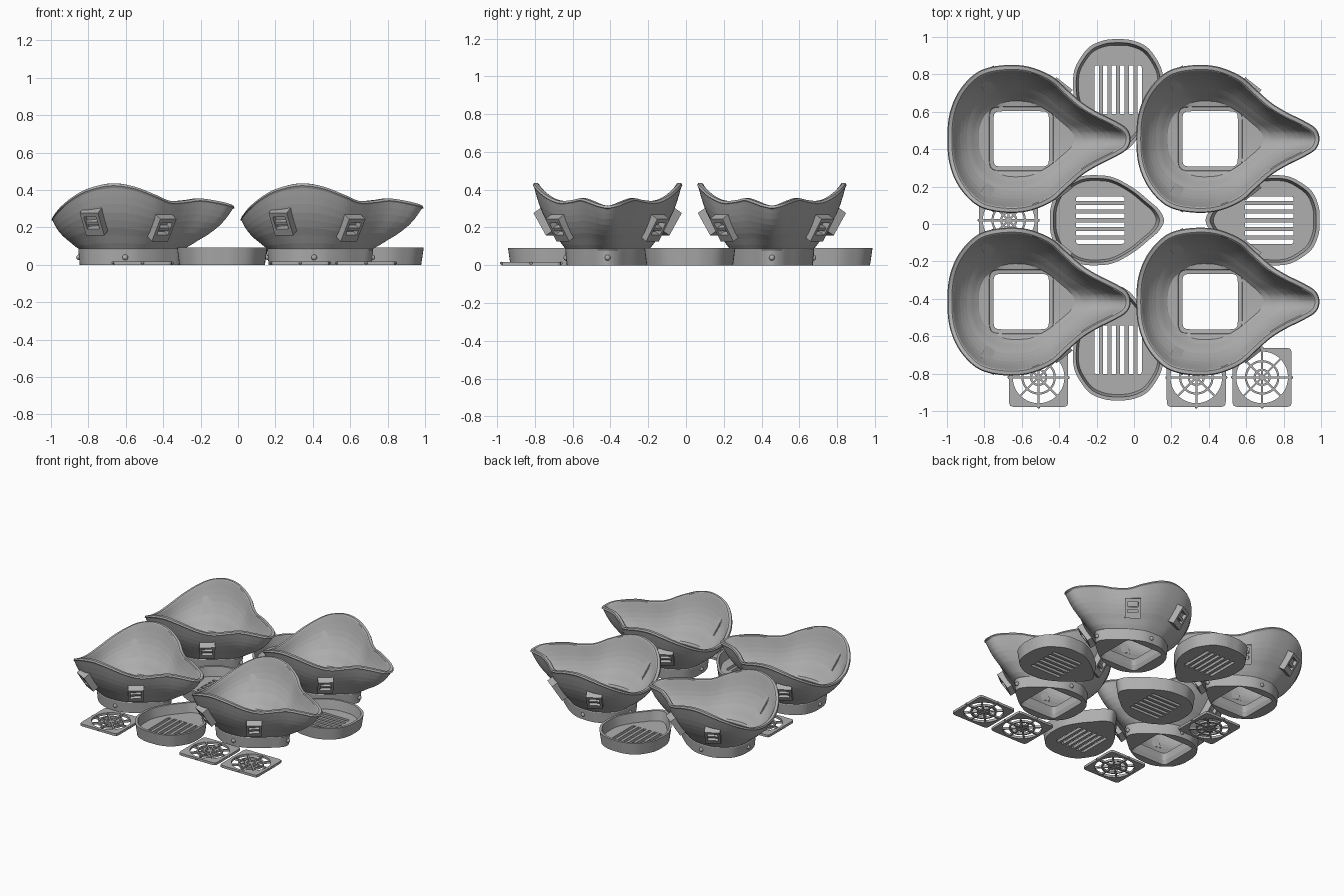
import bpy, bmesh
from math import pi, sin, cos, atan2, radians, hypot
from mathutils import Vector, Matrix

if "Cube" in bpy.data.objects:
    bpy.data.objects.remove(bpy.data.objects["Cube"])

grey = bpy.data.materials.new("plain grey plastic")
grey.use_nodes = True
grey.diffuse_color = (0.43, 0.43, 0.43, 1)
grey.node_tree.nodes["Principled BSDF"].inputs["Base Color"].default_value = (0.43, 0.43, 0.43, 1)


# ---------- helpers ----------
def closed_curve(half, steps=6):
    """Mirror half an outline across y and smooth it with a closed spline."""
    pts = [Vector(p) for p in half]
    pts += [Vector((p.x, -p.y, p.z)) for p in reversed(pts[1:-1])]
    n, out = len(pts), []
    for i in range(n):
        a, b, c, d = (pts[(i + k) % n] for k in (-1, 0, 1, 2))
        for s in range(steps):
            t = s / steps
            out.append(0.5 * (2 * b + (c - a) * t + (2 * a - 5 * b + 4 * c - d) * t * t
                              + (3 * b - a - 3 * c + d) * t ** 3))
    return out


def polar_reader(curve):
    """Radius of a mirrored outline for any angle."""
    table = sorted((abs(atan2(p.y, p.x)), hypot(p.x, p.y)) for p in curve)

    def read(angle):
        angle = abs(angle)
        for (a0, r0), (a1, r1) in zip(table, table[1:]):
            if a0 <= angle <= a1 and a1 > a0:
                return r0 + (r1 - r0) * (angle - a0) / (a1 - a0)
        return table[0][1] if angle < 1 else table[-1][1]
    return read


def rounded_box(w, d, power=12):
    return lambda a: (abs(cos(a) / w) ** power + abs(sin(a) / d) ** power) ** (-1 / power)


def ring(angles, radius, z, scale=1.0):
    return [Vector((cos(a) * radius(a) * scale, sin(a) * radius(a) * scale, z)) for a in angles]


def loft(bm, rings):
    """Skin a closed sequence of rings into a solid band."""
    rows = [[bm.verts.new(p) for p in r] for r in rings]
    n = len(rows[0])
    for r, q in zip(rows, rows[1:] + rows[:1]):
        for i in range(n):
            j = (i + 1) % n
            bm.faces.new((r[i], r[j], q[j], q[i]))


def box(bm, centre, size, turn=0.0):
    m = Matrix.Rotation(turn, 4, 'Z') @ Matrix.Translation(centre) @ Matrix.Diagonal((*size, 1))
    bmesh.ops.create_cube(bm, size=1, matrix=m)


def ball(bm, centre, r):
    bmesh.ops.create_uvsphere(bm, u_segments=16, v_segments=8, radius=r,
                              matrix=Matrix.Translation(centre))


def finish(bm, name):
    bmesh.ops.recalc_face_normals(bm, faces=bm.faces)
    mesh = bpy.data.meshes.new(name)
    bm.to_mesh(mesh)
    bm.free()
    mesh.materials.append(grey)
    return mesh


def place(mesh, name, loc, turn=0.0):
    ob = bpy.data.objects.new(name, mesh)
    ob.location = loc
    ob.rotation_euler.z = turn
    bpy.context.collection.objects.link(ob)


# ---------- outlines ----------
cap_curve = closed_curve([(-.27, 0, 0), (-.265, .07, 0), (-.235, .145, 0), (-.18, .195, 0),
                          (-.1, .235, 0), (0, .24, 0), (.08, .225, 0), (.18, .17, 0),
                          (.26, .105, 0), (.315, .055, 0), (.34, 0, 0)])
cap_radius = polar_reader(cap_curve)
rim = closed_curve([(-.395, 0, .25), (-.385, .125, .268), (-.345, .235, .315), (-.275, .325, .37),
                    (-.195, .375, .41), (-.075, .395, .435), (.045, .385, .42),
                    (.165, .335, .375), (.245, .265, .342), (.325, .195, .345),
                    (.405, .145, .355), (.505, .095, .34), (.565, .055, .325), (.585, 0, .315)])
angles = [atan2(p.y, p.x) for p in rim]


# ---------- mask shell ----------
def inset(curve, amount, drop):
    out = []
    for i, p in enumerate(curve):
        t = curve[(i + 1) % len(curve)] - curve[i - 1]
        normal = Vector((t.y, -t.x, 0)).normalized()
        out.append(p + normal * amount - Vector((0, 0, drop)))
    return out


def blend(low, high, f, g):
    return [Vector((a.x + (b.x - a.x) * f, a.y + (b.y - a.y) * f, a.z + (b.z - a.z) * g))
            for a, b in zip(low, high)]


flare = [(0, 0), (.14, .09), (.3, .21), (.46, .32), (.6, .44), (.72, .56), (.82, .69),
         (.9, .82), (.96, .93)]
bm = bmesh.new()
collar = ring(angles, cap_radius, .085, .92)
lip_in = inset(rim, .03, .004)
floor = ring(angles, cap_radius, .1, .84)
rings = [ring(angles, rounded_box(.16, .16), 0),
         ring(angles, cap_radius, 0, .9), ring(angles, cap_radius, .08, .93), collar]
rings += [blend(collar, rim, f, g) for f, g in flare[1:]]
rings += [inset(rim, 0, .012), inset(rim, .005, 0), inset(rim, .024, -.001), lip_in]
rings += [blend(floor, lip_in, f, g) for f, g in reversed(flare)]
rings += [ring(angles, rounded_box(.172, .172, 9), .095),
          ring(angles, rounded_box(.17, .17, 9), .088),
          ring(angles, rounded_box(.148, .148), .085),
          ring(angles, rounded_box(.148, .148), .03)]
loft(bm, rings)
# locating pegs around the collar
for a in (0, pi / 2, pi, -pi / 2):
    r = cap_radius(a) * .915
    ball(bm, (cos(a) * r, sin(a) * r, .04), .015)
mask = finish(bm, "mask_shell")

# ---------- strap clip: open frame leaning with the shell ----------
bm = bmesh.new()
for side in (-1, 1):
    box(bm, (0, side * .046, 0), (.055, .018, .14))
for z, h, depth in ((.058, .024, .055), (.0, .02, .04), (-.05, .04, .055)):
    box(bm, (0, 0, z), (depth, .1, h))
box(bm, (-.025, 0, 0), (.01, .1, .13))
bmesh.ops.rotate(bm, verts=bm.verts, cent=(0, 0, 0), matrix=Matrix.Rotation(radians(32), 3, 'Y'))
clip = finish(bm, "strap_clip")

# ---------- filter cap: tray with slotted floor ----------
bm = bmesh.new()
cap_angles = [atan2(p.y, p.x) for p in cap_curve]
slot_area = rounded_box(.13, .127, 30)
loft(bm, [ring(cap_angles, slot_area, 0),
          ring(cap_angles, cap_radius, 0, .95),
          ring(cap_angles, cap_radius, .092),
          ring(cap_angles, cap_radius, .092, .93),
          ring(cap_angles, cap_radius, .02, .88),
          ring(cap_angles, slot_area, .02)])
for i in range(-2, 3):
    box(bm, (0, i * .046, .01), (.27, .022, .0196))
cap = finish(bm, "filter_cap")

# ---------- filter grate: square plate, rings and spokes ----------
bm = bmesh.new()
turns = [2 * pi * i / 96 for i in range(96)]


def band(outer, inner, top):
    loft(bm, [ring(turns, outer, 0), ring(turns, outer, top),
              ring(turns, inner, top), ring(turns, inner, 0)])


def circle(r):
    return lambda a: r


band(rounded_box(.158, .158, 18), circle(.138), .018)
band(circle(.092), circle(.081), .016)
band(circle(.046), circle(.035), .016)
for k in range(8):
    box(bm, (.07, 0, .008), (.142, .011, .0155), k * pi / 4)
for k in range(4):
    ball(bm, (cos(k * pi / 2) * .158, sin(k * pi / 2) * .158, .011), .008)
grate = finish(bm, "filter_grate")

# ---------- layout ----------
for cx in (-.603, .407):
    for cy in (.455, -.415):
        place(mask, "mask_shell", (cx, cy, 0))
        for side in (-1, 1):
            for deg, r, z in ((118, .355, .232), (52, .315, .2)):
                a = side * radians(deg)
                place(clip, "strap_clip", (cx + cos(a) * r, cy + sin(a) * r, z), a)

for x, y, turn in ((-.18, .02, 0), (.723, .02, pi),
                   (-.085, .718, -pi / 2), (-.085, -.673, pi / 2)):
    place(cap, "filter_cap", (x, y, 0), turn)

for x, y in ((-.51, -.82), (.333, -.82), (.685, -.82), (-.67, .02)):
    place(grate, "filter_grate", (x, y, 0))

# smooth shading with crisp edges
for ob in bpy.context.view_layer.objects:
    ob.select_set(ob.type == 'MESH')
    if ob.type == 'MESH':
        bpy.context.view_layer.objects.active = ob
bpy.ops.object.shade_smooth_by_angle(angle=radians(35))
